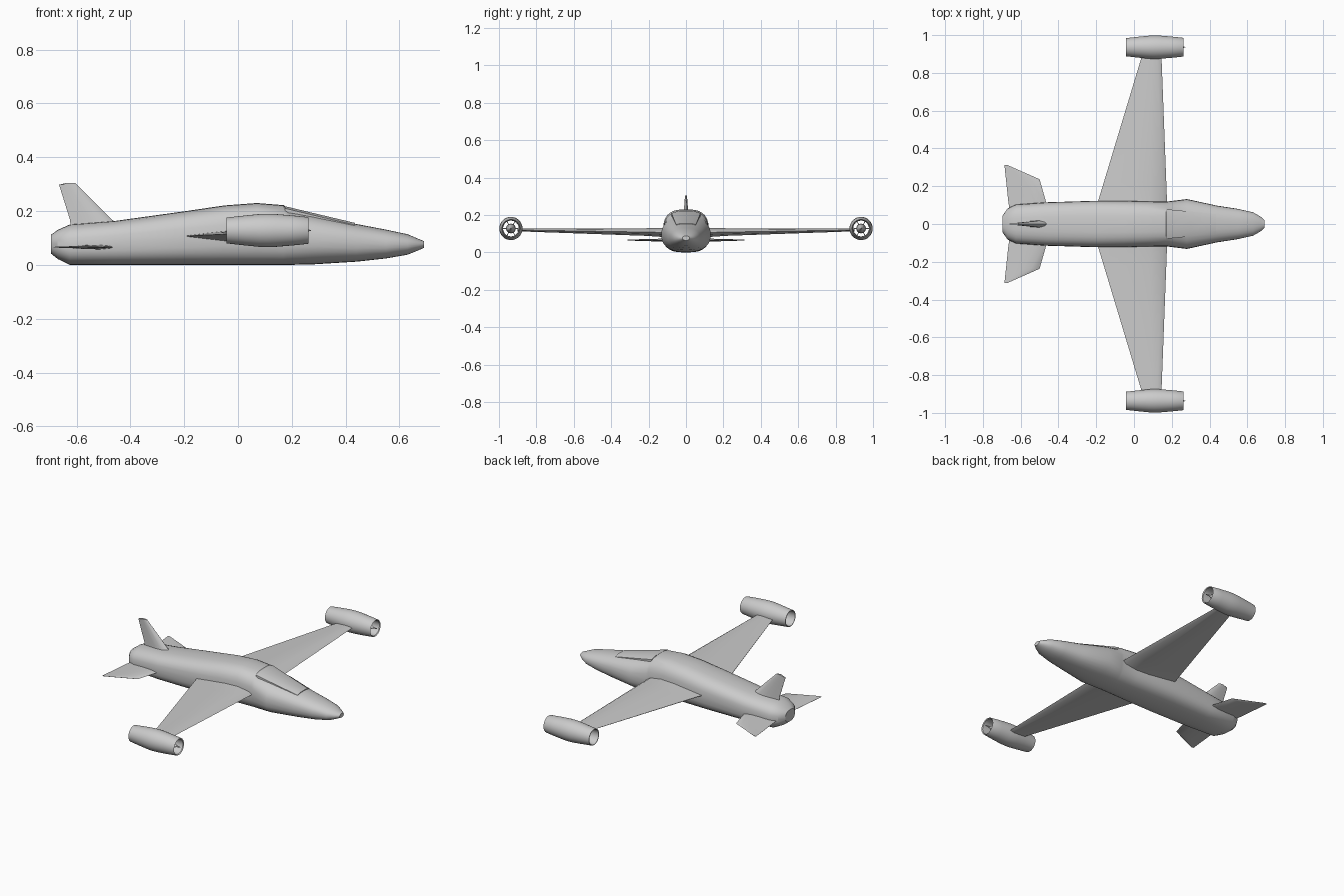
import bpy, bmesh, math
from mathutils import Vector

if "Cube" in bpy.data.objects:
    bpy.data.objects.remove(bpy.data.objects["Cube"])


def loft(name, rings, angle=35, mirror=False, caps=True):
    """Skin a list of equal-length point rings."""
    bm = bmesh.new()
    vs = [[bm.verts.new(p) for p in r] for r in rings]
    n = len(vs[0])
    for a, b in zip(vs, vs[1:]):
        for i in range(n):
            bm.faces.new((a[i], a[(i + 1) % n], b[(i + 1) % n], b[i]))
    if caps:
        bm.faces.new(vs[0])
        bm.faces.new(vs[-1])
    else:
        for i in range(n):
            bm.faces.new((vs[-1][i], vs[-1][(i + 1) % n], vs[0][(i + 1) % n], vs[0][i]))
    bmesh.ops.recalc_face_normals(bm, faces=bm.faces)
    me = bpy.data.meshes.new(name)
    bm.to_mesh(me)
    bm.free()
    ob = bpy.data.objects.new(name, me)
    bpy.context.collection.objects.link(ob)
    bpy.ops.object.select_all(action='DESELECT')
    ob.select_set(True)
    bpy.context.view_layer.objects.active = ob
    bpy.ops.object.shade_smooth_by_angle(angle=math.radians(angle))
    if mirror:
        m = ob.modifiers.new("Mirror", 'MIRROR')
        m.use_axis = (False, True, False)
    return ob


def oval(x, w, z0, z1, e, n=28, y=0):
    """Rounded-box cross-section at station x."""
    pts = []
    for i in range(n):
        t = 2 * math.pi * i / n
        c, s = math.cos(t), math.sin(t)
        pts.append(Vector((x, y + w * math.copysign(abs(c) ** (2 / e), c),
                           (z0 + z1) / 2 + (z1 - z0) / 2 * math.copysign(abs(s) ** (2 / e), s))))
    return pts


def foil(le, te, thick, span, rise=0, upright=False):
    """Thin wing section from leading edge x to trailing edge x."""
    shape = ((0, 0), (.06, .55), (.25, 1), (.5, .9), (.75, .5), (1, .06),
             (1, -.06), (.75, -.5), (.5, -.9), (.25, -1), (.06, -.55))
    pts = []
    for u, t in shape:
        x, h = le + (te - le) * u, t * thick / 2
        pts.append((x, h, span) if upright else (x, span, rise + h))
    return pts


# Fuselage: x, half width, bottom, top, squareness
stations = [(-.695, .045, .042, .112, 2.4), (-.67, .082, .022, .13, 2.5),
            (-.625, .103, 0, .15, 2.6), (-.46, .115, 0, .163, 2.8),
            (-.2, .123, 0, .199, 2.9), (-.05, .123, 0, .221, 2.9),
            (.07, .12, 0, .23, 2.9), (.17, .118, 0, .222, 2.8),
            (.185, .12, 0, .208, 2.7), (.28, .132, .002, .186, 2.4),
            (.44, .097, .012, .152, 2.4), (.55, .08, .024, .131, 2.3),
            (.63, .062, .038, .114, 2.2), (.67, .039, .054, .097, 2.1),
            (.692, .02, .064, .088, 2)]
loft("fuselage", [oval(*s) for s in stations], 30)

# Canopy panel sloping down to the nose
loft("canopy", [[(x, y, z + dz) for y, dz in
                 ((-w, -.03), (-w, -.008), (-w * .6, 0), (w * .6, 0), (w, -.008), (w, -.03))]
                for x, w, z in ((.175, .078, .218), (.3, .066, .188), (.435, .052, .156))], 30)

# Main wings, with thicker root fairing
loft("wing", [foil(.178, -.21, .064, .05, .104), foil(.175, -.192, .05, .115, .107),
              foil(.171, -.16, .04, .22, .109), foil(.145, .045, .014, .9, .12)], 40, True)

# Tailplanes with swept, raked tips
loft("tailplane", [foil(-.44, -.655, .018, .05, .066), foil(-.465, -.665, .016, .115, .066),
                   foil(-.5, -.678, .01, .237, .066), foil(-.67, -.686, .004, .312, .066)], 40, True)

# Tail fin
loft("tail_fin", [foil(-.43, -.62, .044, .135, upright=True),
                  foil(-.47, -.625, .032, .17, upright=True),
                  [(x, y, z - (.007 if x < -.64 else 0)) for x, y, z in
                   foil(-.605, -.665, .01, .305, upright=True)]], 40)

# Wing-tip engines: hollow casing and central spinner
EY, EZ = .936, .128


def ring(x, r, n=32):
    return oval(x, r, EZ - r, EZ + r, 2, n, EY)


casing = [(-.042, .048), (.03, .056), (.08, .061), (.11, .062), (.14, .061), (.2, .056), (.258, .05),
          (.262, .048), (.257, .044), (.2, .042), (.02, .042), (-.042, .044)]
loft("engine_casing", [ring(*p) for p in casing], 30, True, caps=False)
hub = [(-.01, .004), (.03, .02), (.1, .026), (.18, .024), (.22, .017), (.245, .005), (.272, .002)]
loft("engine_hub", [ring(x, r, 16) for x, r in hub], 40, True)

# Support vanes inside each engine
for k in range(6):
    a = k * math.pi / 3
    rad, tan = Vector((0, math.cos(a), math.sin(a))), Vector((0, -math.sin(a), math.cos(a)))
    c = Vector((0, EY, EZ))
    loft(f"engine_vane_{k + 1}", [[c + rad * r + tan * t + Vector((x, 0, 0))
                                   for x, t in ((.08, -.002), (.17, -.002), (.17, .002), (.08, .002))]
                                  for r in (.015, .045)], 30, True)
